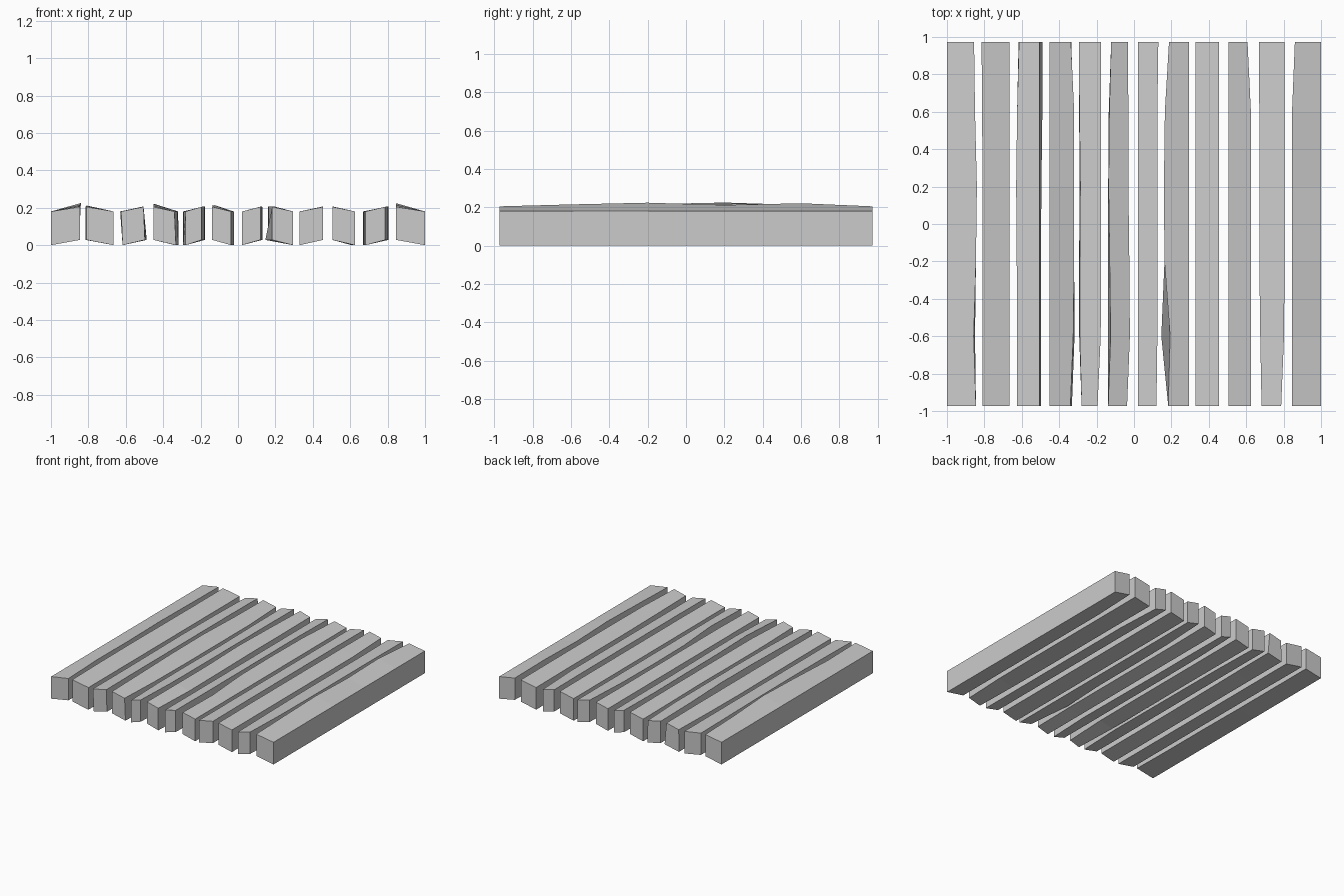
import bpy, bmesh

# One grey timber colour
wood = bpy.data.materials.new("weathered grey wood")
wood.diffuse_color = (0.6, 0.6, 0.6, 1)

# Length stations, front to back
STATIONS = (-0.972, -0.6, -0.2, 0.2, 0.6, 0.972)
RIDGE = (0.205, 0.207, 0.207, 0.207, 0.207, 0.205)


def spread(v):
    return v if isinstance(v, tuple) else (v,) * len(STATIONS)


def plank(index, left, right, left_low=None, right_low=None, ridge=RIDGE):
    """Worn plank; odd planks rise to the right, even ones to the left."""
    tl, tr = spread(left), spread(right)
    bl = spread(left if left_low is None else left_low)
    br = spread(right if right_low is None else right_low)
    rises_right = index % 2 == 1
    bm = bmesh.new()
    rings = []
    for i, y in enumerate(STATIONS):
        lo_l, lo_r = (0, 0.028) if rises_right else (0.028, 0)
        hi_l, hi_r = (0.18, ridge[i]) if rises_right else (ridge[i], 0.18)
        rings.append([bm.verts.new(p) for p in (
            (bl[i], y, lo_l), (br[i], y, lo_r), (tr[i], y, hi_r), (tl[i], y, hi_l))])
    for a, b in zip(rings, rings[1:]):
        for k in range(4):
            n = (k + 1) % 4
            bm.faces.new((a[k], a[n], b[n], b[k]))
    bm.faces.new(rings[0])
    bm.faces.new(rings[-1][::-1])
    bmesh.ops.recalc_face_normals(bm, faces=bm.faces)
    mesh = bpy.data.meshes.new(f"plank_{index:02d}")
    bm.to_mesh(mesh)
    bm.free()
    mesh.materials.append(wood)
    bpy.context.collection.objects.link(bpy.data.objects.new(mesh.name, mesh))


# Planks from left to right, each with its own worn edges
plank(1, -1, (-0.845, -0.857, -0.845, -0.84, -0.85, -0.855),
      right_low=(-0.845, -0.85, -0.85, -0.855, -0.855, -0.855),
      ridge=(0.205, 0.208, 0.216, 0.225, 0.212, 0.205))
plank(2, (-0.81, -0.81, -0.81, -0.81, -0.812, -0.815), -0.665,
      ridge=(0.205, 0.21, 0.212, 0.21, 0.207, 0.205))
plank(3, (-0.625, -0.625, -0.627, -0.63, -0.625, -0.615), -0.505,
      left_low=-0.617, right_low=(-0.498, -0.498, -0.498, -0.495, -0.49, -0.488))
plank(4, -0.453, (-0.34, -0.325, -0.32, -0.32, -0.32, -0.337),
      right_low=(-0.332, -0.318, -0.32, -0.322, -0.325, -0.335),
      ridge=(0.205, 0.212, 0.22, 0.222, 0.21, 0.205))
plank(5, (-0.28, -0.29, -0.29, -0.287, -0.292, -0.295),
      (-0.195, -0.178, -0.176, -0.176, -0.176, -0.176),
      left_low=(-0.28, -0.293, -0.293, -0.292, -0.293, -0.295))
plank(6, (-0.138, -0.125, -0.13, -0.136, -0.132, -0.122),
      (-0.037, -0.022, -0.025, -0.03, -0.03, -0.033),
      left_low=(-0.138, -0.138, -0.138, -0.138, -0.135, -0.122),
      ridge=(0.205, 0.214, 0.21, 0.214, 0.208, 0.205))
plank(7, 0.022, (0.12, 0.125, 0.125, 0.125, 0.125, 0.13))
plank(8, (0.183, 0.193, 0.163, 0.16, 0.165, 0.187), 0.295,
      left_low=(0.183, 0.146, 0.163, 0.163, 0.167, 0.187))
plank(9, 0.33, 0.455)
plank(10, 0.505, (0.625, 0.625, 0.625, 0.625, 0.625, 0.607))
plank(11, (0.682, 0.675, 0.67, 0.67, 0.67, 0.667),
      (0.787, 0.802, 0.805, 0.805, 0.805, 0.805))
plank(12, (0.845, 0.845, 0.845, 0.845, 0.845, 0.86), 1,
      ridge=(0.205, 0.215, 0.224, 0.212, 0.221, 0.205))
